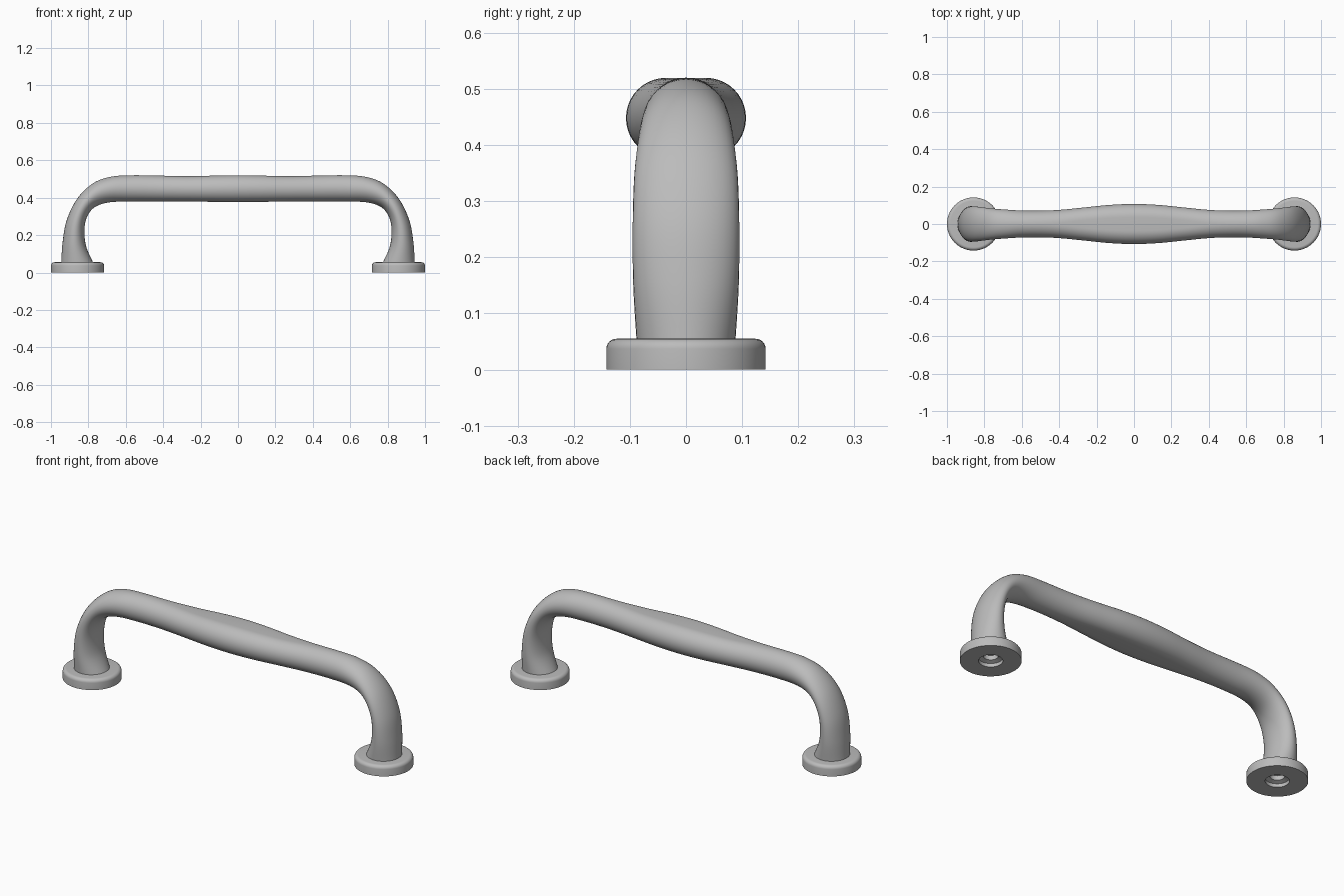
import bpy
import bmesh
import math
from mathutils import Vector

cube = bpy.data.objects.get("Cube")
if cube:
    bpy.data.objects.remove(cube, do_unlink=True)

metal = bpy.data.materials.new("grey_metal")
metal.use_nodes = True
GREY = (0.5, 0.5, 0.5, 1)
metal.diffuse_color = GREY
bsdf = metal.node_tree.nodes["Principled BSDF"]
bsdf.inputs["Base Color"].default_value = GREY
bsdf.inputs["Roughness"].default_value = 0.5


def finish(bm, name, angle):
    bmesh.ops.remove_doubles(bm, verts=bm.verts, dist=0.0003)
    bmesh.ops.recalc_face_normals(bm, faces=bm.faces)
    mesh = bpy.data.meshes.new(name)
    bm.to_mesh(mesh)
    bm.free()
    obj = bpy.data.objects.new(name, mesh)
    bpy.context.collection.objects.link(obj)
    mesh.materials.append(metal)
    bpy.ops.object.select_all(action="DESELECT")
    obj.select_set(True)
    bpy.context.view_layer.objects.active = obj
    bpy.ops.object.shade_smooth_by_angle(angle=math.radians(angle))
    return obj


def skin(bm, rings):
    """Join consecutive closed rings with quads."""
    for a, b in zip(rings, rings[1:]):
        n = len(a)
        for i in range(n):
            j = (i + 1) % n
            bm.faces.new((a[i], a[j], b[j], b[i]))


def catmull(p0, p1, p2, p3, t):
    return [0.5 * (2 * b + (c - a) * t + (2 * a - 5 * b + 4 * c - d) * t ** 2
                   + (3 * b - a - 3 * c + d) * t ** 3)
            for a, b, c, d in zip(p0, p1, p2, p3)]


# Handle stations on one half: outer x, outer z, inner x, inner z, half width
half = [
    (0.945, 0.05, 0.773, 0.05, 0.088),
    (0.938, 0.16, 0.812, 0.14, 0.094),
    (0.916, 0.28, 0.821, 0.23, 0.095),
    (0.86, 0.395, 0.806, 0.3, 0.092),
    (0.775, 0.477, 0.765, 0.35, 0.084),
    (0.68, 0.512, 0.69, 0.375, 0.077),
    (0.57, 0.52, 0.57, 0.38, 0.071),
    (0.42, 0.518, 0.42, 0.38, 0.074),
    (0.27, 0.515, 0.27, 0.38, 0.088),
    (0.13, 0.518, 0.13, 0.378, 0.102),
    (0, 0.52, 0, 0.377, 0.107),
]
stations = half + [(-a, b, -c, d, w) for a, b, c, d, w in reversed(half[:-1])]
padded = [stations[0]] + stations + [stations[-1]]
path = [catmull(*padded[i:i + 4], s / 6)
        for i in range(len(stations) - 1) for s in range(6)]
path.append(stations[-1])

# Handle: oval on the legs, flat-topped rounded section along the grip
bm = bmesh.new()
rings = []
SIDE = 20
for xo, zo, xi, zi, width in path:
    outer, inner = Vector((xo, 0, zo)), Vector((xi, 0, zi))
    centre, axis = (outer + inner) / 2, (outer - inner) / 2
    grip = min(1, max(0, (0.62 - abs(centre.x)) / 0.1))
    flat = max(0, width - axis.length) * grip
    ring = []
    for side in (1, -1):
        for k in range(SIDE + 1):
            a = math.pi * k / SIDE
            y = side * (flat + (width - flat) * math.sin(a))
            p = centre + axis * math.cos(a) * side
            ring.append(bm.verts.new((p.x, y, p.z)))
    rings.append(ring)
skin(bm, rings)
bm.faces.new(rings[0])
bm.faces.new(rings[-1])
finish(bm, "handle", 40)

# Mounting feet: rounded discs with a countersunk screw hole underneath
R, H, FILLET = 0.142, 0.055, 0.018
profile = [(0, 0.048), (0.034, 0.048), (0.034, 0.025), (0.056, 0.018),
           (0.056, 0), (R, 0)]
for k in range(7):
    a = math.pi / 2 * k / 6
    profile.append((R - FILLET + FILLET * math.cos(a),
                    H - FILLET + FILLET * math.sin(a)))
profile.append((0, H))
SEG = 64
for side, label in ((1, "left"), (-1, "right")):
    bm = bmesh.new()
    rings = [[bm.verts.new((side * 0.858 + r * math.cos(math.tau * i / SEG),
                            r * math.sin(math.tau * i / SEG), z))
              for i in range(SEG)] for r, z in profile]
    skin(bm, rings)
    finish(bm, label + "_foot", 35)
